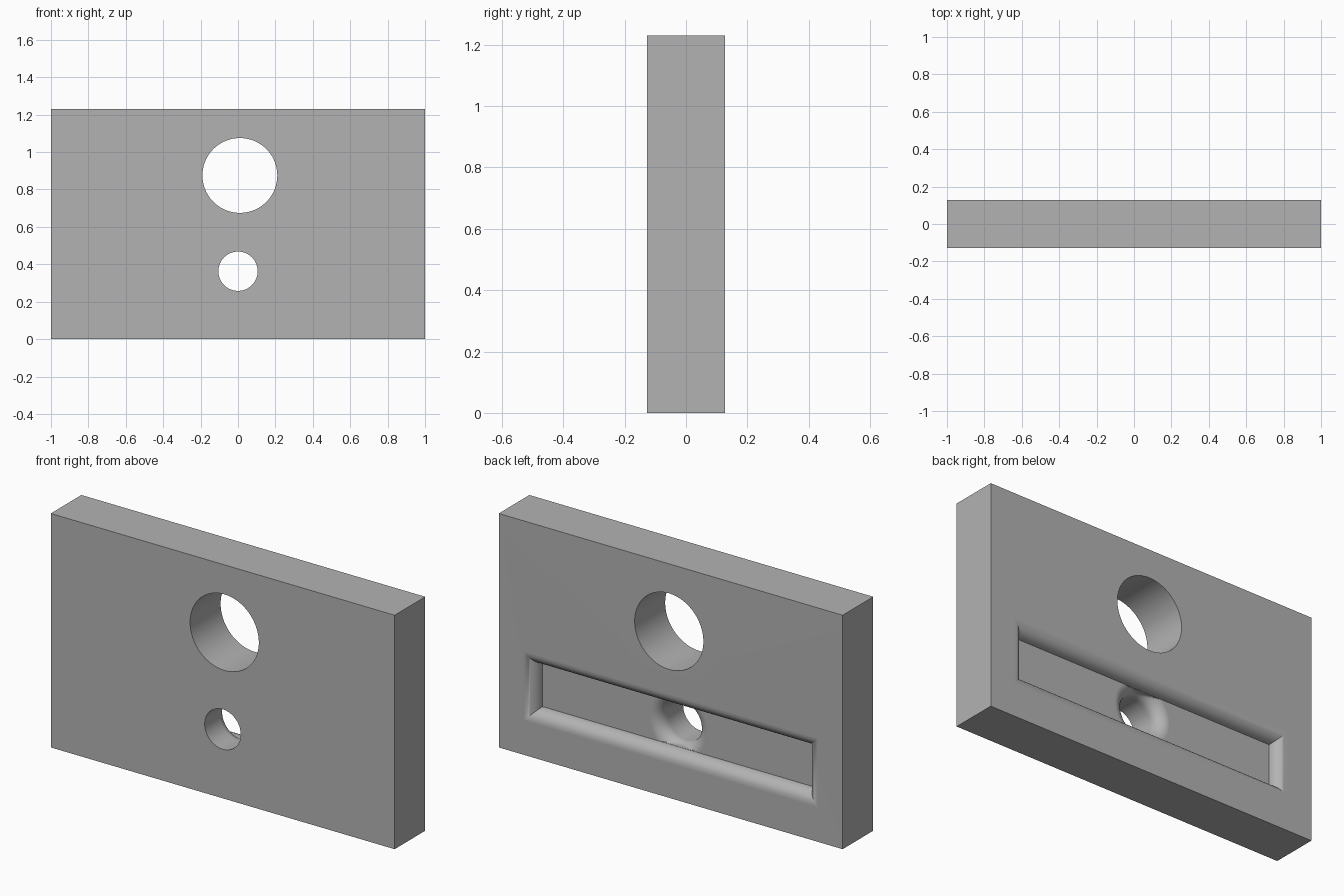
import bpy, bmesh
from math import sin, cos, pi

cube = bpy.data.objects.get("Cube")
if cube:
    bpy.data.objects.remove(cube, do_unlink=True)

W, D, H = 2.0, 0.254, 1.23          # plate size
R = 0.065                           # rounding radius, also the slot depth
SLOT_X, SLOT_Z = 0.79, 0.117        # half size of the slot floor
SMALL, SMALL_Z = 0.105, 0.363       # small hole
BACK = D / 2
STEPS = 12

grey = bpy.data.materials.new("plain grey")
grey.use_nodes = True
grey.diffuse_color = (0.45, 0.45, 0.45, 1)
grey.node_tree.nodes["Principled BSDF"].inputs["Base Color"].default_value = (0.45, 0.45, 0.45, 1)


def loft(name, rings):
    """Closed solid through rings of points."""
    bm = bmesh.new()
    loops = [[bm.verts.new(p) for p in ring] for ring in rings]
    n = len(loops[0])
    for a, b in zip(loops, loops[1:]):
        for i in range(n):
            j = (i + 1) % n
            bm.faces.new((a[i], a[j], b[j], b[i]))
    bm.faces.new(loops[0])
    bm.faces.new(loops[-1])
    bmesh.ops.recalc_face_normals(bm, faces=bm.faces)
    mesh = bpy.data.meshes.new(name)
    bm.to_mesh(mesh)
    bm.free()
    mesh.materials.append(grey)
    obj = bpy.data.objects.new(name, mesh)
    bpy.context.collection.objects.link(obj)
    return obj


def rect(hx, hz, y, cz):
    return [(-hx, y, cz - hz), (hx, y, cz - hz), (hx, y, cz + hz), (-hx, y, cz + hz)]


def circle(r, y, cx, cz, limit=9, n=96):
    ring = []
    for i in range(n):
        a = 2 * pi * i / n
        ring.append((cx + r * cos(a), y, cz + max(-limit, min(limit, r * sin(a)))))
    return ring


# Quarter-round profile: (outward offset, depth below the surface)
arc = [(R * (1 - sin(a)), R * (1 - cos(a)))
       for a in (pi / 2 * i / STEPS for i in range(STEPS + 1))]

plate = loft("plate", [rect(W / 2, H / 2, y, H / 2) for y in (-BACK, BACK)])

# Slot with rounded rim on the back
slot = [rect(SLOT_X + o, SLOT_Z + o, BACK - d, SMALL_Z) for o, d in arc]
slot.insert(0, rect(SLOT_X + R, SLOT_Z + R, BACK + 0.1, SMALL_Z))

# Small hole with a rounded mouth kept between the slot walls
mouth = [circle(SMALL + o, BACK - R - d, 0, SMALL_Z, SLOT_Z - 0.001) for o, d in arc]
mouth.insert(0, circle(SMALL + R, BACK - R + 0.03, 0, SMALL_Z, SLOT_Z - 0.001))
mouth.append(circle(SMALL, -BACK - 0.1, 0, SMALL_Z))

# Large straight hole
large = [circle(0.2, y, 0.01, 0.875) for y in (-BACK - 0.1, BACK + 0.1)]

bpy.context.view_layer.objects.active = plate
for name, rings in (("slot_cutter", slot), ("small_hole_cutter", mouth), ("large_hole_cutter", large)):
    cutter = loft(name, rings)
    cutter.hide_render = True
    mod = plate.modifiers.new(name, 'BOOLEAN')
    mod.operation = 'DIFFERENCE'
    mod.solver = 'EXACT'
    mod.object = cutter
    bpy.ops.object.modifier_apply(modifier=name)
    bpy.data.objects.remove(cutter, do_unlink=True)

# Smooth curved walls, crisp plate edges
for obj in bpy.context.selected_objects:
    obj.select_set(False)
plate.select_set(True)
bpy.ops.object.shade_smooth_by_angle(angle=pi / 6)
weighted = plate.modifiers.new("weighted_normals", 'WEIGHTED_NORMAL')
weighted.keep_sharp = True
